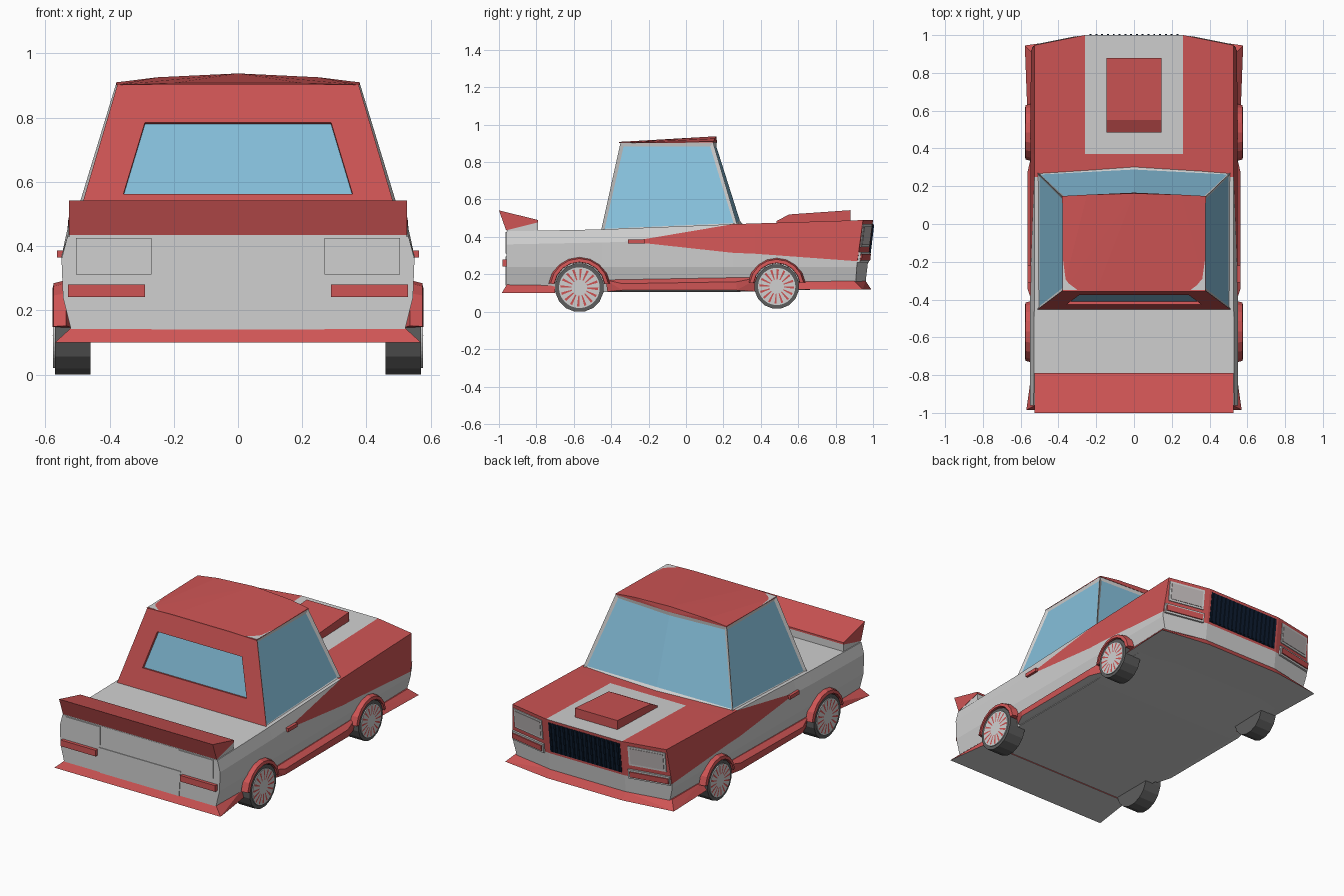
import bpy, bmesh, math
from mathutils import Vector

if "Cube" in bpy.data.objects:
    bpy.data.objects.remove(bpy.data.objects["Cube"])


def material(name, r, g, b):
    m = bpy.data.materials.new(name)
    m.diffuse_color = (r, g, b, 1)
    m.use_nodes = True
    m.node_tree.nodes["Principled BSDF"].inputs["Base Color"].default_value = m.diffuse_color
    return m


RED = material("red paint", 0.62, 0.09, 0.09)
WHITE = material("white paint", 0.63, 0.63, 0.63)
GLASS = material("blue glass", 0.24, 0.53, 0.72)
TYRE = material("tyre grey", 0.11, 0.11, 0.11)
NAVY = material("grille navy", 0.004, 0.012, 0.03)
LAMP = material("lamp grey", 0.52, 0.48, 0.48)


def finish(bm, name, mats):
    bmesh.ops.recalc_face_normals(bm, faces=bm.faces)
    me = bpy.data.meshes.new(name)
    bm.to_mesh(me)
    bm.free()
    for m in mats:
        me.materials.append(m)
    ob = bpy.data.objects.new(name, me)
    bpy.context.collection.objects.link(ob)
    return ob


def hull(name, pts, mat, under=None):
    """Convex solid around points; downward faces may take a second colour."""
    bm = bmesh.new()
    for p in pts:
        bm.verts.new(p)
    bmesh.ops.remove_doubles(bm, verts=bm.verts, dist=1e-5)
    bmesh.ops.convex_hull(bm, input=bm.verts)
    bmesh.ops.delete(bm, geom=[v for v in bm.verts if not v.link_faces], context='VERTS')
    bmesh.ops.recalc_face_normals(bm, faces=bm.faces)
    for f in bm.faces:
        f.normal_update()
        f.material_index = int(under is not None and f.normal.z < -0.9)
    return finish(bm, name, [mat, under or mat])


def sym(pts):
    return [(s * x, y, z) for x, y, z in pts for s in (1, -1)]


def pair(name, pts, mat, under=None):
    for s, side in ((1, "right"), (-1, "left")):
        hull(name + "_" + side, [(s * x, y, z) for x, y, z in pts], mat, under)


def width(z):
    """Half width of the body at a given height."""
    prof = [(0.10, 0.51), (0.24, 0.545), (0.37, 0.55), (0.44, 0.528), (0.50, 0.528)]
    for (z0, w0), (z1, w1) in zip(prof, prof[1:]):
        if z <= z1:
            return w0 + (w1 - w0) * (z - z0) / (z1 - z0)
    return prof[-1][1]


def nose(x, z):
    return 1.0 - 0.2 * max(0, abs(x) - 0.26) - 0.12 * (0.49 - z)


# Body: a box grid of stations, levels and columns; the side wedge follows the levels
stations = [(-0.96, 0.43, 0.36, 0.36, 0.24, 0.105), (-0.45, 0.44, 0.37, 0.37, 0.24, 0.105),
            (-0.30, 0.446, 0.375, 0.375, 0.24, 0.105), (0.25, 0.468, 0.468, 0.315, 0.24, 0.105),
            (0.37, 0.472, 0.472, 0.31, 0.24, 0.11), (1.0, 0.49, 0.49, 0.27, 0.24, 0.125)]
bm = bmesh.new()
cache = {}


def bv(i, j, k):
    if (i, j, k) not in cache:
        st = stations[i]
        z = st[1 + j]
        x = (-width(z), -0.26, 0.26, width(z))[k]
        y = nose(x, z) if i == 5 else st[0]
        cache[i, j, k] = bm.verts.new((x, y, z))
    return cache[i, j, k]


def bface(corners, red):
    bm.faces.new([bv(*c) for c in corners]).material_index = int(red)


for i in range(5):
    for k in range(3):
        bface([(i, 0, k), (i, 0, k + 1), (i + 1, 0, k + 1), (i + 1, 0, k)],
              i == 3 or (i == 4 and k != 1))
        bface([(i, 4, k), (i, 4, k + 1), (i + 1, 4, k + 1), (i + 1, 4, k)], False)
    for j in range(4):
        for k in (0, 3):
            bface([(i, j, k), (i + 1, j, k), (i + 1, j + 1, k), (i, j + 1, k)], j == 1)
for j in range(4):
    for k in range(3):
        for i in (0, 5):
            bface([(i, j, k), (i, j, k + 1), (i, j + 1, k + 1), (i, j + 1, k)], i == 5 and j < 2)
bmesh.ops.remove_doubles(bm, verts=bm.verts, dist=1e-5)
finish(bm, "body", [WHITE, RED])

# Cabin with inset windows
bm = bmesh.new()
low = [bm.verts.new(p) for p in [(-0.515, -0.455, 0.43), (0.515, -0.455, 0.43), (0.515, 0.275, 0.462),
                                 (0, 0.305, 0.466), (-0.515, 0.275, 0.462)]]
top = [bm.verts.new(p) for p in [(-0.375, -0.35, 0.905), (0.375, -0.35, 0.905), (0.38, 0.145, 0.905),
                                 (0, 0.165, 0.908), (-0.38, 0.145, 0.905)]]
walls = [bm.faces.new((low[i], low[(i + 1) % 5], top[(i + 1) % 5], top[i])) for i in range(5)]
bm.faces.new(top)
bm.faces.new(low)
bmesh.ops.recalc_face_normals(bm, faces=bm.faces)
rear, right, front_a, front_b, left = walls
bmesh.ops.inset_individual(bm, faces=[right, left], thickness=0.026, depth=-0.01)
bmesh.ops.inset_region(bm, faces=[front_a, front_b], thickness=0.024, depth=-0.01)
frame = bmesh.ops.inset_individual(bm, faces=[rear], thickness=0.08)["faces"]
for v in rear.verts:
    hx, z = (0.29, 0.785) if v.co.z > 0.67 else (0.357, 0.562)
    v.co = Vector((math.copysign(hx, v.co.x), -0.455 + (z - 0.43) * 0.105 / 0.475, z))
frame += bmesh.ops.inset_individual(bm, faces=[rear], thickness=0.001, depth=-0.015)["faces"]
for f in frame:
    f.material_index = 1
for f in walls:
    f.material_index = 2
finish(bm, "cabin", [WHITE, RED, GLASS])

# Roof, rising to a crown at the front
hull("roof", sym([(0.378, -0.357, 0.902), (0.38, 0.148, 0.91), (0.38, 0.148, 0.904), (0.25, 0.155, 0.926),
                  (0, 0.162, 0.938), (0, 0.166, 0.905), (0.2, -0.357, 0.908)]), RED)

# Rear wing on a white base
wing_x = 0.527
hull("wing", sym([(wing_x, y, z) for y, z in [(-1.0, 0.542), (-0.79, 0.49), (-0.79, 0.478), (-0.962, 0.435)]]), RED)
hull("wing_base", sym([(wing_x - 0.002, y, z) for y, z in [(-0.958, 0.42), (-0.958, 0.436), (-0.792, 0.478),
                                                          (-0.792, 0.42)]]), WHITE)

# Bonnet scoop
hull("bonnet_scoop", sym([(0.145, 0.485, 0.47), (0.145, 0.485, 0.485), (0.145, 0.55, 0.52),
                          (0.145, 0.88, 0.543), (0.145, 0.88, 0.48)]), RED)

# Bumper lips and side skirts
hull("rear_lip", sym([(0.515, -0.955, 0.15), (0.57, -0.985, 0.10), (0.515, -0.70, 0.145),
                      (0.53, -0.70, 0.10)]), RED, WHITE)
hull("front_lip", sym([(0.26, 0.96, 0.165), (0.26, 0.99, 0.12), (0.535, 0.90, 0.165), (0.578, 0.945, 0.12),
                       (0.53, 0.60, 0.16), (0.565, 0.60, 0.118)]), RED, WHITE)
pair("side_skirt", [(0.50, -0.43, 0.17), (0.535, -0.43, 0.17), (0.535, 0.40, 0.185), (0.50, 0.40, 0.185),
                    (0.565, -0.34, 0.15), (0.565, 0.27, 0.16), (0.565, -0.34, 0.115), (0.565, 0.27, 0.115),
                    (0.50, -0.42, 0.108), (0.50, 0.38, 0.108), (0.53, -0.42, 0.108), (0.53, 0.38, 0.108)],
     RED, WHITE)

# Door handles at the wedge tips
pair("door_handle", [(x, y, z) for x in (0.54, 0.563) for y in (-0.31, -0.22) for z in (0.365, 0.387)], RED)


# Plates on the nose and tail
def plate(name, corners, off, mat, front, both=True):
    pts = []
    for x, z in corners:
        y = nose(x, z) if front else -0.96
        d = 1 if front else -1
        pts += [(x, y + d * off, z), (x, y - d * 0.004, z)]
    if both:
        pair(name, pts, mat)
    else:
        hull(name, pts, mat)


def rect(x0, x1, z0, z1):
    return [(x0, z0), (x1, z0), (x1, z1), (x0, z1)]


plate("headlamp_frame", rect(0.295, 0.52, 0.345, 0.468), 0.005, WHITE, True)
plate("headlamp", rect(0.307, 0.508, 0.357, 0.456), 0.008, LAMP, True)
plate("indicator_frame", rect(0.29, 0.54, 0.262, 0.32), 0.012, WHITE, True)
plate("indicator", rect(0.302, 0.535, 0.274, 0.308), 0.019, RED, True)
plate("grille", rect(-0.245, 0.245, 0.285, 0.472), 0.003, NAVY, True, False)
for n in range(16):
    x = -0.23 + n * 0.46 / 15
    plate("grille_bar", rect(x - 0.005, x + 0.005, 0.29, 0.467), 0.009, NAVY, True, False)
plate("tail_panel", rect(0.27, 0.505, 0.312, 0.425), 0.005, WHITE, False)
plate("tail_light", rect(0.29, 0.53, 0.242, 0.28), 0.02, RED, False)
plate("tailgate", [(-0.27, 0.14), (0.27, 0.14), (0.28, 0.295), (-0.28, 0.295)], 0.004, WHITE, False, False)


# Wheels with striped rims, and arches above them
def ring(bm, x, r, cy, cz, angles):
    return [bm.verts.new((x, cy + r * math.cos(a), cz + r * math.sin(a))) for a in angles]


def wheel(s, name, cy, cz, r):
    bm = bmesh.new()
    n = 48
    tyre_angles = [2 * math.pi * (i + 0.5) / 16 for i in range(16)]
    a, b = (ring(bm, s * x, r, cy, cz, tyre_angles) for x in (0.46, 0.57))
    for i in range(16):
        bm.faces.new((a[i], a[i - 1], b[i - 1], b[i]))
    bm.faces.new(a)
    bm.faces.new(b)
    finish(bm, name + "_tyre", [TYRE])
    bm = bmesh.new()
    angles = [2 * math.pi * i / n for i in range(n)]
    rings = [ring(bm, s * x, q * r, cy, cz, angles)
             for x, q in ((0.568, 0.83), (0.576, 0.83), (0.576, 0.77), (0.576, 0.32))]
    for k in range(3):
        for i in range(n):
            f = bm.faces.new((rings[k][i], rings[k][i - 1], rings[k + 1][i - 1], rings[k + 1][i]))
            f.material_index = int(k == 2 and i % 3 == 0)
    bm.faces.new(rings[3])
    bm.faces.new(rings[0])
    finish(bm, name + "_rim", [WHITE, RED])
    # arch
    bm = bmesh.new()
    angles = [math.radians(8 + 164 * i / 8) for i in range(9)]
    loops = [ring(bm, s * x, q, cy, cz, angles)
             for x, q in ((0.52, r + 0.004), (0.578, r + 0.006), (0.574, r + 0.025), (0.535, r + 0.035))]
    for k in range(4):
        for i in range(8):
            p, q = loops[k], loops[(k + 1) % 4]
            bm.faces.new((p[i], p[i + 1], q[i + 1], q[i]))
    for e in (0, 8):
        bm.faces.new([lp[e] for lp in loops])
    finish(bm, name + "_arch", [RED])


for s, side in ((1, "right"), (-1, "left")):
    wheel(s, "rear_wheel_" + side, -0.57, 0.1285, 0.131)
    wheel(s, "front_wheel_" + side, 0.485, 0.135, 0.12)
